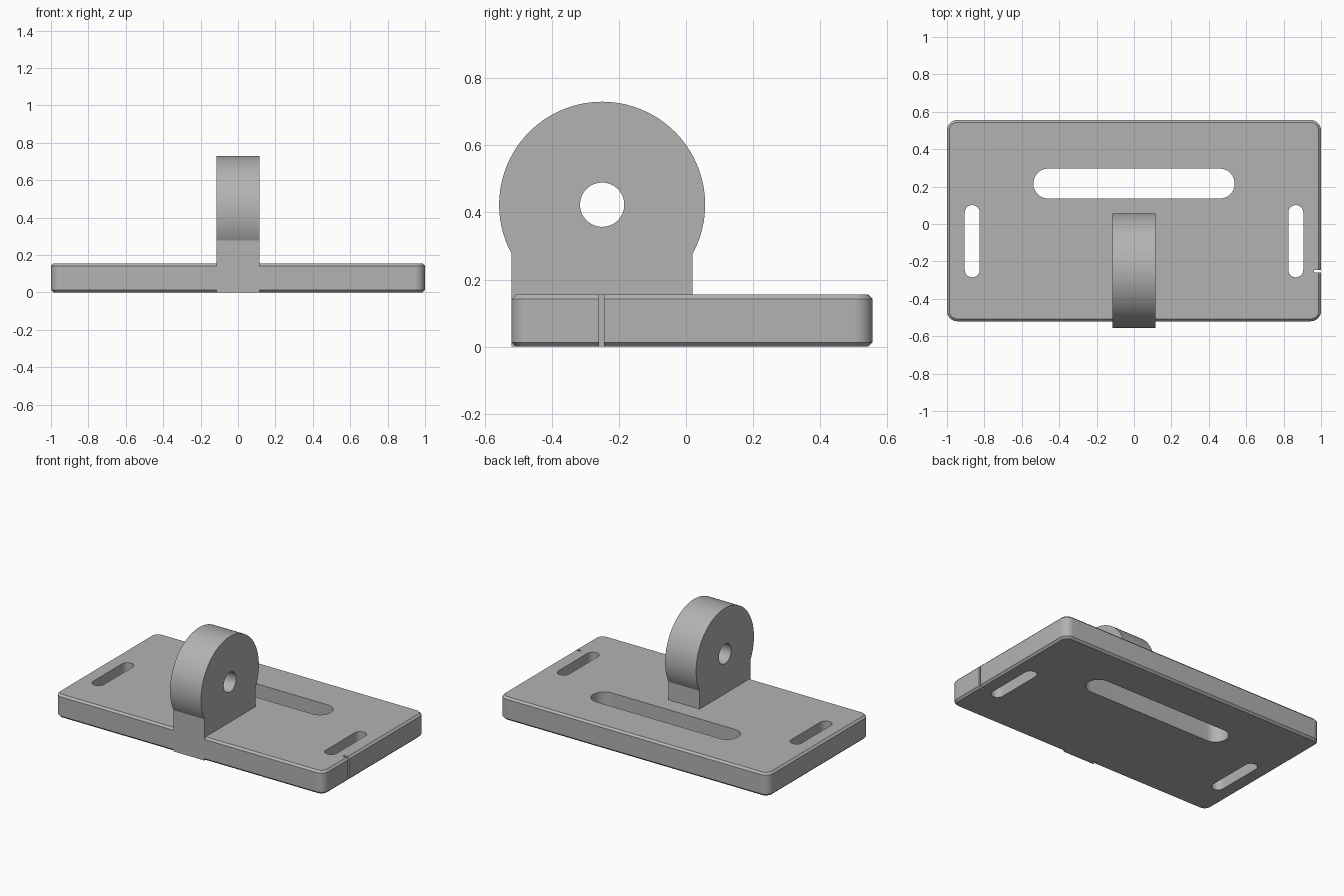
import bpy
import bmesh
from math import sin, cos, pi, asin
from mathutils import Vector

old = bpy.data.objects.get("Cube")
if old:
    bpy.data.objects.remove(old, do_unlink=True)

grey = bpy.data.materials.new("plain grey")
grey.use_nodes = True
colour = (0.45, 0.45, 0.45, 1)
grey.diffuse_color = colour
grey.node_tree.nodes["Principled BSDF"].inputs["Base Color"].default_value = colour

THICK = 0.155
EDGE = 0.013
LUG_Y, LUG_Z, LUG_R, LUG_W = -0.25, 0.423, 0.307, 0.115
NECK = 0.27


def arc(cx, cy, r, start, end, steps):
    """Points along a circular arc."""
    angles = [start + (end - start) * i / steps for i in range(steps + 1)]
    return [(cx + r * cos(a), cy + r * sin(a)) for a in angles]


def rounded_rect(cx, cy, hx, hy, r, steps=12):
    """Outline of a rectangle with rounded corners, or of a slot."""
    corners = [(1, 1), (-1, 1), (-1, -1), (1, -1)]
    points = []
    for i, (sx, sy) in enumerate(corners):
        points += arc(cx + sx * (hx - r), cy + sy * (hy - r), r,
                      i * pi / 2, (i + 1) * pi / 2, steps)
    return points


def loft(name, rings):
    """Solid skinned through matching rings of 3D points."""
    bm = bmesh.new()
    loops = [[bm.verts.new(p) for p in ring] for ring in rings]
    for low, high in zip(loops, loops[1:]):
        for i in range(len(low)):
            j = (i + 1) % len(low)
            bm.faces.new((low[i], low[j], high[j], high[i]))
    bm.faces.new(loops[0][::-1])
    bm.faces.new(loops[-1])
    bmesh.ops.remove_doubles(bm, verts=bm.verts[:], dist=1e-5)
    bmesh.ops.recalc_face_normals(bm, faces=bm.faces[:])
    mesh = bpy.data.meshes.new(name)
    bm.to_mesh(mesh)
    bm.free()
    mesh.materials.append(grey)
    obj = bpy.data.objects.new(name, mesh)
    bpy.context.collection.objects.link(obj)
    return obj


def prism_z(name, outline, low, high):
    return loft(name, [[Vector((x, y, z)) for x, y in outline] for z in (low, high)])


def prism_x(name, outline, half):
    return loft(name, [[Vector((x, y, z)) for y, z in outline] for x in (-half, half)])


def combine(target, tool, operation):
    """Apply a boolean and discard the tool."""
    tool.hide_render = True
    mod = target.modifiers.new(operation.lower(), "BOOLEAN")
    mod.operation = operation
    mod.solver = "EXACT"
    mod.object = tool
    bpy.context.view_layer.objects.active = target
    bpy.ops.object.modifier_apply(modifier=mod.name)
    bpy.data.objects.remove(tool, do_unlink=True)


# Base plate with rounded corners and chamfered top and bottom rims
rings = []
for z, inset in ((0, EDGE), (EDGE, 0), (THICK - EDGE, 0), (THICK, EDGE)):
    outline = rounded_rect(0, 0.018, 1 - inset, 0.538 - inset, 0.055 - inset)
    rings.append([Vector((x, y, z)) for x, y in outline])
bracket = loft("mounting_bracket", rings)

# Upright lug: round head on a straight neck reaching down through the plate
dip = asin((LUG_R ** 2 - NECK ** 2) ** 0.5 / LUG_R)
profile = [(LUG_Y - NECK, 0), (LUG_Y + NECK, 0)]
profile += arc(LUG_Y, LUG_Z, LUG_R, -dip, pi + dip, 72)
combine(bracket, prism_x("lug", profile, LUG_W), "UNION")

# Pivot hole through the lug
hole = rounded_rect(LUG_Y, LUG_Z, 0.066, 0.066, 0.066)
combine(bracket, prism_x("pivot_hole", hole, 0.3), "DIFFERENCE")

# Long rear slot, two side slots and the narrow notch in the left edge
cuts = {
    "rear_slot": rounded_rect(0, 0.216, 0.538, 0.08, 0.08),
    "left_slot": rounded_rect(0.865, -0.092, 0.04, 0.193, 0.04),
    "right_slot": rounded_rect(-0.865, -0.092, 0.04, 0.193, 0.04),
    "edge_notch": [(0.962, -0.259), (1.1, -0.259), (1.1, -0.245), (0.962, -0.245)],
}
for name, outline in cuts.items():
    combine(bracket, prism_z(name, outline, -0.1, 0.25), "DIFFERENCE")

# Smooth curved walls, crisp edges
bpy.ops.object.select_all(action="DESELECT")
bracket.select_set(True)
bpy.context.view_layer.objects.active = bracket
bpy.ops.object.shade_smooth_by_angle(angle=pi / 7)
